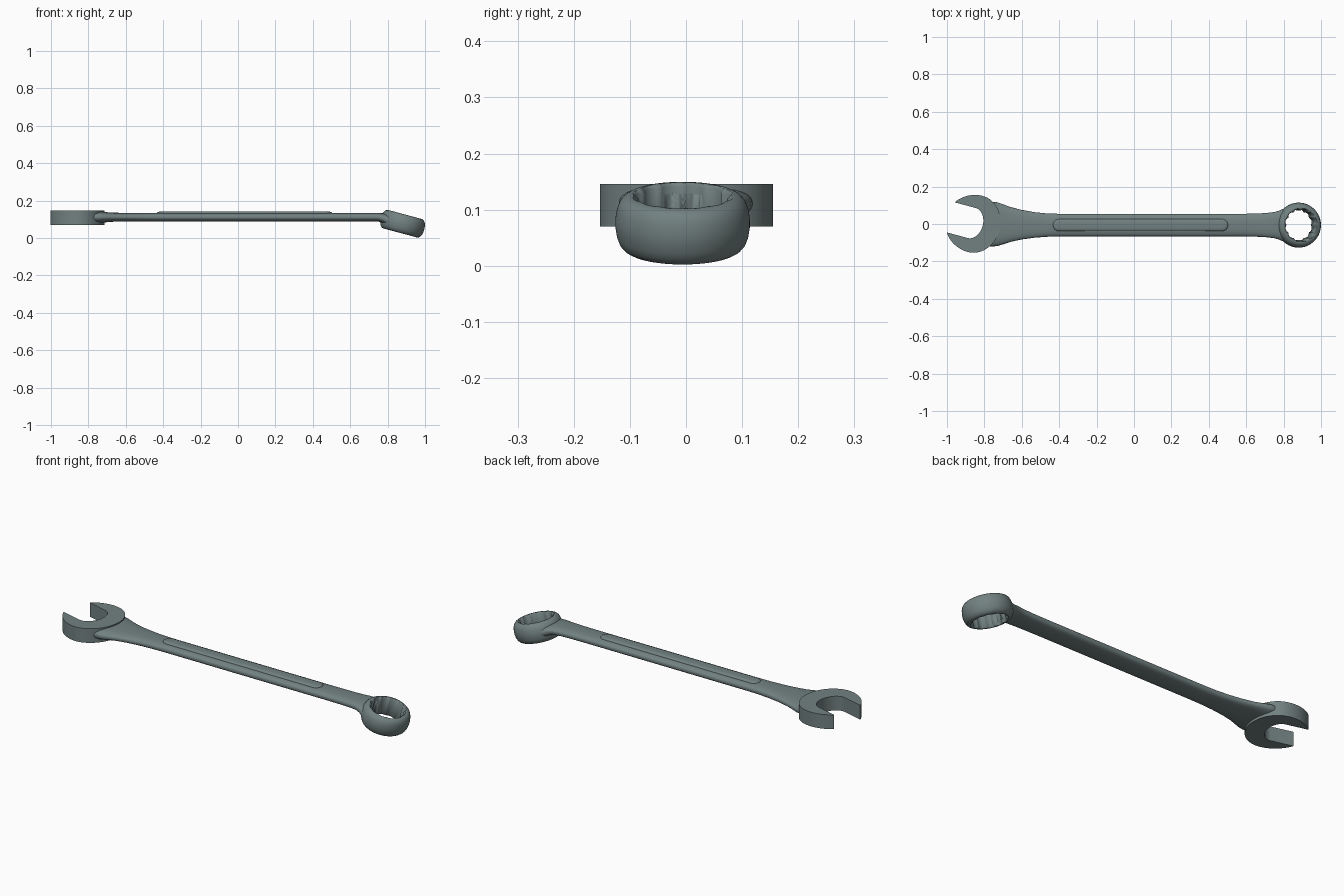
import bpy, bmesh
from math import cos, sin, pi, radians, copysign
from mathutils import Matrix

if "Cube" in bpy.data.objects:
    bpy.data.objects.remove(bpy.data.objects["Cube"])

YC = -0.006                      # shank / ring centre line

# Dark grey-green steel
steel = bpy.data.materials.new("dark_steel")
steel.diffuse_color = (0.17, 0.22, 0.22, 1)
steel.use_nodes = True
steel.node_tree.nodes["Principled BSDF"].inputs["Base Color"].default_value = steel.diffuse_color


def make(name, sections, matrix=None):
    """Skin a list of equal-length closed loops and cap both ends."""
    bm = bmesh.new()
    loops = [[bm.verts.new(p) for p in s] for s in sections]
    n = len(loops[0])
    for a, b in zip(loops, loops[1:]):
        for i in range(n):
            bm.faces.new((a[i], a[(i + 1) % n], b[(i + 1) % n], b[i]))
    bm.faces.new(loops[0])
    bm.faces.new(loops[-1])
    bmesh.ops.recalc_face_normals(bm, faces=bm.faces)
    if matrix:
        bm.transform(matrix)
    me = bpy.data.meshes.new(name)
    bm.to_mesh(me)
    bm.free()
    me.materials.append(steel)
    ob = bpy.data.objects.new(name, me)
    bpy.context.collection.objects.link(ob)
    return ob


def smooth(ob, angle=35):
    bpy.ops.object.select_all(action='DESELECT')
    ob.select_set(True)
    bpy.context.view_layer.objects.active = ob
    bpy.ops.object.shade_smooth_by_angle(angle=radians(angle))


# Open-end head: elliptical outline with a round-bottomed slot, turned 15 degrees
outline = []
steps = 64
a0 = 0.565                       # angle where the outline meets the slot
for i in range(steps + 1):
    a = a0 + (2 * pi - 2 * a0) * i / steps
    outline.append(((0.162 if cos(a) > 0 else 0.133) * cos(a), 0.155 * sin(a)))
for i in range(25):
    a = -pi / 2 + pi * i / 24
    outline.append((0.02 - 0.06 * cos(a), 0.083 * sin(a)))
turn = Matrix.Translation((-0.848, 0, 0)) @ Matrix.Rotation(radians(165), 4, 'Z')
head = make("open_jaw_head", [[(u, v, z) for u, v in outline] for z in (0.07, 0.146)], turn)
smooth(head)

# Shank: lofted rounded section flaring into both ends (x, half width, half height)
stations = [(-0.775, 0.119, 0.033), (-0.75, 0.119, 0.033), (-0.73, 0.117, 0.031),
            (-0.70, 0.107, 0.0265), (-0.66, 0.093, 0.024), (-0.60, 0.079, 0.023),
            (-0.53, 0.068, 0.023), (-0.46, 0.062, 0.023), (-0.38, 0.060, 0.023),
            (0.0, 0.060, 0.023), (0.55, 0.060, 0.023), (0.65, 0.0615, 0.023),
            (0.71, 0.065, 0.023), (0.75, 0.070, 0.0235), (0.775, 0.077, 0.027),
            (0.795, 0.086, 0.034), (0.815, 0.093, 0.038)]


def power(t, e):
    return copysign(abs(t) ** e, t)


sections = []
for x, hy, hz in stations:
    zc = 0.111 if x < 0.76 else 0.111 - (x - 0.76) * 0.4
    yc = YC * min(1, max(0, (x + 0.78) / 0.3))
    sections.append([(x, yc + hy * power(cos(t), 0.8), zc + hz * power(sin(t), 0.8))
                     for t in (2 * pi * i / 48 for i in range(48))])
shank = make("shank", sections)

# Raised grip panel with softly rounded rim on the upper face


def stadium(r, z):
    pts = []
    for cx, start in ((0.471, -pi / 2), (-0.401, pi / 2)):
        for i in range(13):
            a = start + pi * i / 12
            pts.append((cx + r * cos(a), YC + r * sin(a), z))
    return pts


panel = make("grip_panel", [stadium(r, z) for r, z in (
    (0.033, 0.12), (0.032, 0.1335), (0.030, 0.1365), (0.025, 0.1395), (0.016, 0.141))])
smooth(panel, 60)

# Box-end ring: barrel-shaped body tilted 15 degrees
tilt = Matrix.Translation((0.88, YC, 0.076)) @ Matrix.Rotation(radians(15), 4, 'Y')
profile = [(0.092, -0.051), (0.098, -0.050), (0.105, -0.046), (0.112, -0.038),
           (0.117, -0.025), (0.120, -0.006), (0.120, 0.008), (0.117, 0.025),
           (0.112, 0.038), (0.105, 0.046), (0.098, 0.050), (0.092, 0.051)]


def ring_loop(r, z, n=96, lobe=0.0):
    return [((r + lobe * abs(sin(6 * a))) * cos(a), (r + lobe * abs(sin(6 * a))) * sin(a), z)
            for a in (2 * pi * i / n for i in range(n))]


ring = make("box_end_ring", [ring_loop(r, z) for r, z in profile], tilt)

# Twelve-point hole with small lead-in, cut from ring and shank
cutter = make("hole_cutter", [ring_loop(0.094, -0.057), ring_loop(0.079, -0.045, lobe=0.008),
                              ring_loop(0.079, 0.045, lobe=0.008), ring_loop(0.094, 0.057)], tilt)
smooth(cutter, 75)
cutter.hide_render = True
for ob in (ring, shank):
    smooth(ob, 40)
    m = ob.modifiers.new("hole", 'BOOLEAN')
    m.operation, m.solver, m.object = 'DIFFERENCE', 'EXACT', cutter
cutter.hide_set(True)
